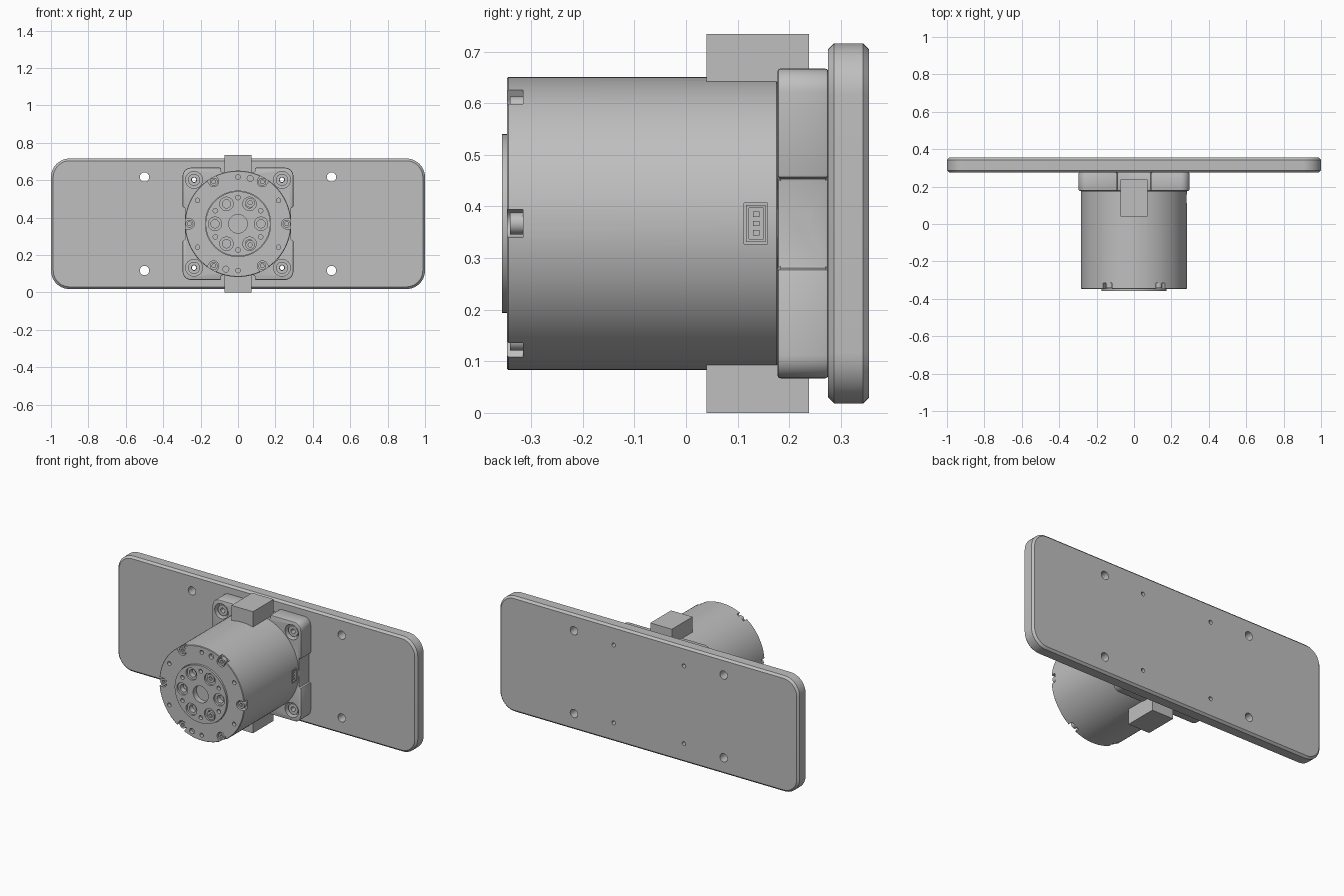
import bpy, bmesh
from math import sin, cos, pi, radians
from mathutils import Matrix

if "Cube" in bpy.data.objects:
    bpy.data.objects.remove(bpy.data.objects["Cube"], do_unlink=True)

CZ = 0.367          # height of the motor axis
FRONT = -0.347      # front face of the housing

grey = bpy.data.materials.new("plain grey")
grey.use_nodes = True
grey.diffuse_color = (0.52, 0.52, 0.52, 1)
grey.node_tree.nodes["Principled BSDF"].inputs["Base Color"].default_value = (0.52, 0.52, 0.52, 1)


def circle(x, z, r, n=32):
    return [(x + r * cos(2 * pi * i / n), z + r * sin(2 * pi * i / n)) for i in range(n)]


def polar(r, deg):
    return r * cos(radians(deg)), r * sin(radians(deg))


def rect(x0, x1, z0, z1):
    return [(x0, z0), (x1, z0), (x1, z1), (x0, z1)]


def corner_arc(w, h, r, n=8):
    """Arc of the upper right corner of a rounded rectangle of half size w, h."""
    return [(w - r + r * cos(pi / 2 * i / n), h - r + r * sin(pi / 2 * i / n)) for i in range(n + 1)]


def four_quarters(quarter):
    """Closed outline from its upper right quarter."""
    back = quarter[::-1]
    return (quarter + [(-x, z) for x, z in back]
            + [(-x, -z) for x, z in quarter] + [(x, -z) for x, z in back])


def solid(name, prisms, turn=None):
    """Object made of prisms along y, outlines given relative to the axis."""
    bm = bmesh.new()
    for pts, y0, y1 in prisms:
        a = [bm.verts.new((x, y0, z)) for x, z in pts]
        b = [bm.verts.new((x, y1, z)) for x, z in pts]
        bm.faces.new(a)
        bm.faces.new(b[::-1])
        for i in range(len(a)):
            j = (i + 1) % len(a)
            bm.faces.new((a[j], a[i], b[i], b[j]))
    bmesh.ops.recalc_face_normals(bm, faces=bm.faces)
    if turn:
        bm.transform(turn)
    bm.transform(Matrix.Translation((0, 0, CZ)))
    mesh = bpy.data.meshes.new(name)
    bm.to_mesh(mesh)
    bm.free()
    mesh.materials.append(grey)
    ob = bpy.data.objects.new(name, mesh)
    bpy.context.scene.collection.objects.link(ob)
    return ob


def activate(ob):
    bpy.ops.object.select_all(action="DESELECT")
    ob.select_set(True)
    bpy.context.view_layer.objects.active = ob


def bevel(ob, width, segments):
    activate(ob)
    m = ob.modifiers.new("edge", "BEVEL")
    m.width, m.segments, m.limit_method, m.angle_limit = width, segments, "ANGLE", radians(40)
    bpy.ops.object.modifier_apply(modifier=m.name)


def cut(ob, prisms, turn=None):
    cutter = solid("cutter", prisms, turn)
    cutter.hide_render = True
    activate(ob)
    m = ob.modifiers.new("cut", "BOOLEAN")
    m.operation, m.solver, m.object = "DIFFERENCE", "EXACT", cutter
    bpy.ops.object.modifier_apply(modifier=m.name)
    bpy.data.objects.remove(cutter, do_unlink=True)


def smooth(ob):
    activate(ob)
    bpy.ops.object.shade_smooth_by_angle(angle=radians(30))


SIGNS = [(sx, sz) for sx in (-1, 1) for sz in (-1, 1)]
SIXTHS = range(0, 360, 60)
CORNERS = [(0.235 * sx, 0.235 * sz) for sx, sz in SIGNS]

# Long mounting plate with chamfered rim and holes
plate = solid("mounting_plate", [(four_quarters(corner_arc(1, 0.349, 0.1, 12)), 0.275, 0.355)])
bevel(plate, 0.012, 1)
cut(plate, [(circle(0.5 * sx, 0.25 * sz, 0.025), 0.2, 0.4) for sx, sz in SIGNS]
    + [(circle(x, z, 0.012, 20), 0.2, 0.4) for x, z in CORNERS])
smooth(plate)

# Square flange with four raised corners and a cross hole
outline = [(0.284, 0.088), (0.296, 0.088)] + corner_arc(0.296, 0.3, 0.045) + [(0.09, 0.3), (0.09, 0.275)]
flange = solid("flange", [(four_quarters(outline), 0.177, 0.276)])
bevel(flange, 0.006, 2)
cut(flange, [(circle(x, z, 0.045), 0.1, 0.222) for x, z in CORNERS])
cut(flange, [(circle(x, z, 0.014, 20), 0.2, 0.3) for x, z in CORNERS])
cut(flange, [(circle(0.225, 0, 0.017), -0.5, 0.5)], Matrix.Rotation(-pi / 2, 4, "Z") @ Matrix.Scale(-1, 4, (1, 0, 0)))
smooth(flange)

# Hollow screws in the flange corners
corner_screws = solid("corner_screws", [(circle(x, z, 0.032), 0.19, 0.223) for x, z in CORNERS])
cut(corner_screws, [(circle(x, z, 0.014, 20), 0.1, 0.3) for x, z in CORNERS])
smooth(corner_screws)

# Round motor housing
housing = solid("motor_housing", [(circle(0, 0, 0.284, 128), FRONT, 0.178)])
bevel(housing, 0.003, 1)
cut(housing, [(circle(0, 0, 0.175, 96), -0.4, -0.3)]
    + [(circle(*polar(0.25, a + 30), 0.012, 20), -0.4, -0.325) for a in SIXTHS]
    + [(circle(*polar(0.251, a), 0.016, 20), -0.4, -0.325) for a in (75, 255)])

# Screw notches around the front rim
cut(housing, [(circle(*polar(0.26, a), 0.027), -0.4, -0.316) for a in SIXTHS])
for a in (0, 60, 120):
    spin = Matrix.Rotation(radians(-a), 4, "Y")
    cut(housing, [(rect(0.262, 0.3, -0.027, 0.027), -0.4, -0.316),
                  (rect(-0.3, -0.262, -0.027, 0.027), -0.4, -0.316)], spin)

# Flats above and below, and the socket recess in the left side
cut(housing, [(rect(-0.1, 0.1, 0.276, 0.3), 0.107, 0.172),
              (rect(-0.1, 0.1, -0.3, -0.276), 0.107, 0.172),
              (rect(0.255, 0.3, -0.04, 0.04), 0.112, 0.158)])
smooth(housing)

rim_screws = solid("rim_screws", [(circle(*polar(0.26, a), 0.021), -0.341, -0.314) for a in SIXTHS])
cut(rim_screws, [(circle(*polar(0.26, a), 0.011, 6), -0.4, -0.325) for a in SIXTHS])
smooth(rim_screws)

# Output disc with bolt holes
disc = solid("output_disc", [(circle(0, 0, 0.173, 96), -0.357, -0.299)])
cut(disc, [(circle(0, 0, 0.05, 48), -0.4, -0.325)]
    + [(circle(*polar(0.123, a), 0.036), -0.4, -0.345) for a in SIXTHS]
    + [(circle(*polar(0.14, a + 30), 0.012, 20), -0.4, -0.335) for a in SIXTHS])
cut(disc, [(circle(*polar(0.123, a), 0.022), -0.4, -0.315) for a in SIXTHS])
smooth(disc)

disc_screws = solid("disc_screws", [(circle(*polar(0.13, a), 0.025), -0.355, -0.313) for a in (60, 300)])
cut(disc_screws, [(circle(*polar(0.13, a), 0.012, 6), -0.4, -0.335) for a in (60, 300)])
smooth(disc_screws)

# Socket shell and pins
socket = solid("socket", [(rect(0.25, 0.282, -0.036, 0.036), 0.116, 0.154)])
cut(socket, [(rect(0.262, 0.3, -0.03, 0.03), 0.122, 0.15)])
solid("socket_pins", [(rect(0.25, 0.278, z - 0.005, z + 0.005), 0.13, 0.142) for z in (-0.018, 0, 0.018)])

# Square blocks above and below the housing
for name, s in (("upper_block", 1), ("lower_block", -1)):
    solid(name, [(rect(-0.072, 0.072, *sorted((s * 0.25, s * 0.367))), 0.04, 0.238)])
